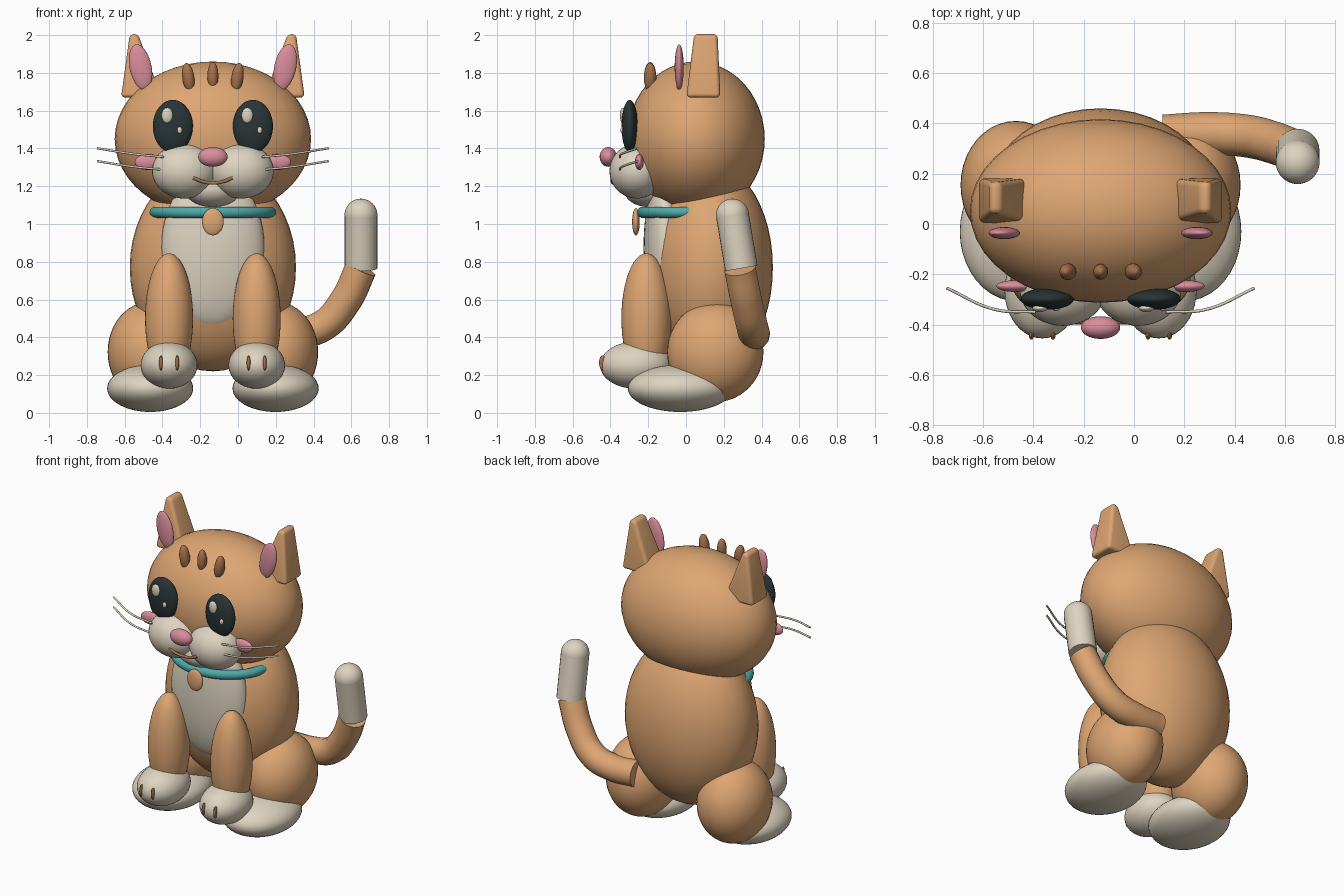
import bpy
import bmesh
from math import radians
from mathutils import Vector

if "Cube" in bpy.data.objects:
    bpy.data.objects.remove(bpy.data.objects["Cube"])

MID = -0.133  # x of the sitting figure's own symmetry plane
SIDES = (("right", -1), ("left", 1))


def material(name, rgb):
    m = bpy.data.materials.new(name)
    m.use_nodes = True
    m.diffuse_color = (*rgb, 1)
    m.node_tree.nodes["Principled BSDF"].inputs["Base Color"].default_value = (*rgb, 1)
    return m


FUR = material("orange_fur", (0.73, 0.38, 0.17))
CREAM = material("cream", (0.73, 0.66, 0.53))
BROWN = material("brown", (0.38, 0.17, 0.07))
PINK = material("pink", (0.70, 0.27, 0.33))
TEAL = material("teal", (0.08, 0.40, 0.40))
DARK = material("dark_eye", (0.022, 0.034, 0.037))


def finish(ob, name, mat):
    ob.name = name
    ob.data.materials.append(mat)
    return ob


def ball(name, mat, loc, size, tilt=0):
    """Ellipsoid with half sizes; x is measured from the symmetry plane."""
    bpy.ops.mesh.primitive_uv_sphere_add(
        segments=40, ring_count=24, location=(MID + loc[0], loc[1], loc[2]),
        rotation=(0, radians(tilt), 0))
    ob = bpy.context.object
    ob.scale = size
    bpy.ops.object.shade_smooth()
    return finish(ob, name, mat)


def pair(name, mat, loc, size, tilt=0):
    for side, s in SIDES:
        ball(f"{side}_{name}", mat, (s * loc[0], loc[1], loc[2]), size, s * tilt)


def tube(name, mat, points, radius):
    """Round tube along a smooth path."""
    cu = bpy.data.curves.new(name, "CURVE")
    cu.dimensions = "3D"
    cu.bevel_depth = radius
    cu.bevel_resolution = 5
    cu.use_fill_caps = True
    cu.resolution_u = 10
    sp = cu.splines.new("BEZIER")
    sp.bezier_points.add(len(points) - 1)
    for bp, p in zip(sp.bezier_points, points):
        bp.co = (MID + p[0], p[1], p[2])
        bp.handle_left_type = bp.handle_right_type = "AUTO"
    ob = bpy.data.objects.new(name, cu)
    bpy.context.collection.objects.link(ob)
    return finish(ob, name, mat)


# Head, body and chest patch
ball("head", FUR, (0, 0.052, 1.45), (0.52, 0.365, 0.41))
ball("body", FUR, (0, 0.13, 0.77), (0.44, 0.33, 0.55))
ball("chest_patch", CREAM, (0, -0.11, 0.87), (0.273, 0.115, 0.42))

# Legs and paws
pair("front_leg", FUR, (0.232, -0.21, 0.50), (0.127, 0.132, 0.345))
pair("front_paw", CREAM, (0.232, -0.265, 0.253), (0.15, 0.19, 0.125))
pair("haunch", FUR, (0.337, 0.155, 0.322), (0.22, 0.255, 0.265))
pair("hind_foot", CREAM, (0.332, -0.03, 0.13), (0.228, 0.278, 0.125))
for k in (-1, 1):
    pair("toe_line", BROWN, (0.232 + k * 0.043, -0.442, 0.265), (0.01, 0.018, 0.04))

# Muzzle, nose and mouth
pair("muzzle", CREAM, (0.15, -0.26, 1.28), (0.172, 0.145, 0.145))
ball("chin", CREAM, (0, -0.20, 1.185), (0.15, 0.13, 0.095))
ball("nose", PINK, (0, -0.412, 1.355), (0.078, 0.045, 0.052))
tube("mouth", BROWN, [(-0.105, -0.39, 1.245), (-0.055, -0.39, 1.225), (0, -0.385, 1.217),
                      (0.055, -0.39, 1.225), (0.105, -0.39, 1.245)], 0.009)
pair("cheek", PINK, (0.342, -0.247, 1.328), (0.072, 0.023, 0.042))

# Eyes with two glints each
pair("eye", DARK, (0.212, -0.298, 1.517), (0.106, 0.043, 0.14))
for side, s in SIDES:
    ball(f"{side}_large_glint", CREAM, (s * 0.212 - 0.03, -0.335, 1.575), (0.03, 0.015, 0.041))
    ball(f"{side}_small_glint", CREAM, (s * 0.212 + 0.036, -0.337, 1.497), (0.013, 0.01, 0.018))

# Whiskers
for side, s in SIDES:
    for label, z in (("upper", 1.355), ("lower", 1.287)):
        tube(f"{side}_{label}_whisker", CREAM,
             [(s * 0.26, -0.35, z), (s * 0.42, -0.34, z + 0.016), (s * 0.612, -0.255, z + 0.046)],
             0.006)

# Forehead stripes
pair("forehead_stripe", BROWN, (0.13, -0.19, 1.775), (0.032, 0.033, 0.078), 8)
ball("middle_forehead_stripe", BROWN, (0, -0.19, 1.785), (0.029, 0.031, 0.072))


# Ears: rounded wedges leaning outward, with pink inner ears
def ear(name, s):
    bm = bmesh.new()
    bmesh.ops.create_cube(bm, size=2)
    for v in bm.verts:
        top = v.co.z > 0
        half = (0.022, 0.062) if top else (0.108, 0.09)
        cx, cy, z = (0.418, 0.105, 2.005) if top else (0.378, 0.092, 1.67)
        v.co = Vector((s * cx + v.co.x * half[0], cy + v.co.y * half[1], z))
    me = bpy.data.meshes.new(name)
    bm.to_mesh(me)
    bm.free()
    ob = bpy.data.objects.new(name, me)
    ob.location.x = MID
    bpy.context.collection.objects.link(ob)
    bev = ob.modifiers.new("rounding", "BEVEL")
    bev.width = 0.035
    bev.segments = 5
    me.shade_smooth()
    finish(ob, name, FUR)


for side, s in SIDES:
    ear(f"{side}_ear", s)
pair("inner_ear", PINK, (0.383, -0.036, 1.83), (0.058, 0.024, 0.123), 12)

# Collar and tag
bpy.ops.mesh.primitive_torus_add(location=(MID, 0.03, 1.062), major_segments=56,
                                 minor_segments=14, major_radius=0.3, minor_radius=0.03)
collar = finish(bpy.context.object, "collar", TEAL)
collar.scale = (1.02, 0.87, 1)
bpy.ops.object.shade_smooth()
ball("collar_tag", FUR, (0, -0.265, 1.012), (0.057, 0.02, 0.072))

# Tail with a straight cream tip
tube("tail", FUR, [(0.25, 0.35, 0.42), (0.43, 0.36, 0.42), (0.58, 0.35, 0.46),
                   (0.70, 0.32, 0.59), (0.784, 0.285, 0.765)], 0.085)
low, high = Vector((0.651, 0.293, 0.765)), Vector((0.651, 0.246, 1.047))
axis = high - low
bpy.ops.mesh.primitive_cylinder_add(vertices=24, radius=0.087, depth=axis.length,
                                    location=(low + high) / 2)
tip = finish(bpy.context.object, "tail_tip", CREAM)
tip.rotation_euler = axis.to_track_quat("Z", "Y").to_euler()
bpy.ops.object.shade_smooth_by_angle(angle=radians(40))
ball("tail_tip_end", CREAM, (high.x - MID, high.y, high.z), (0.087, 0.087, 0.087))
